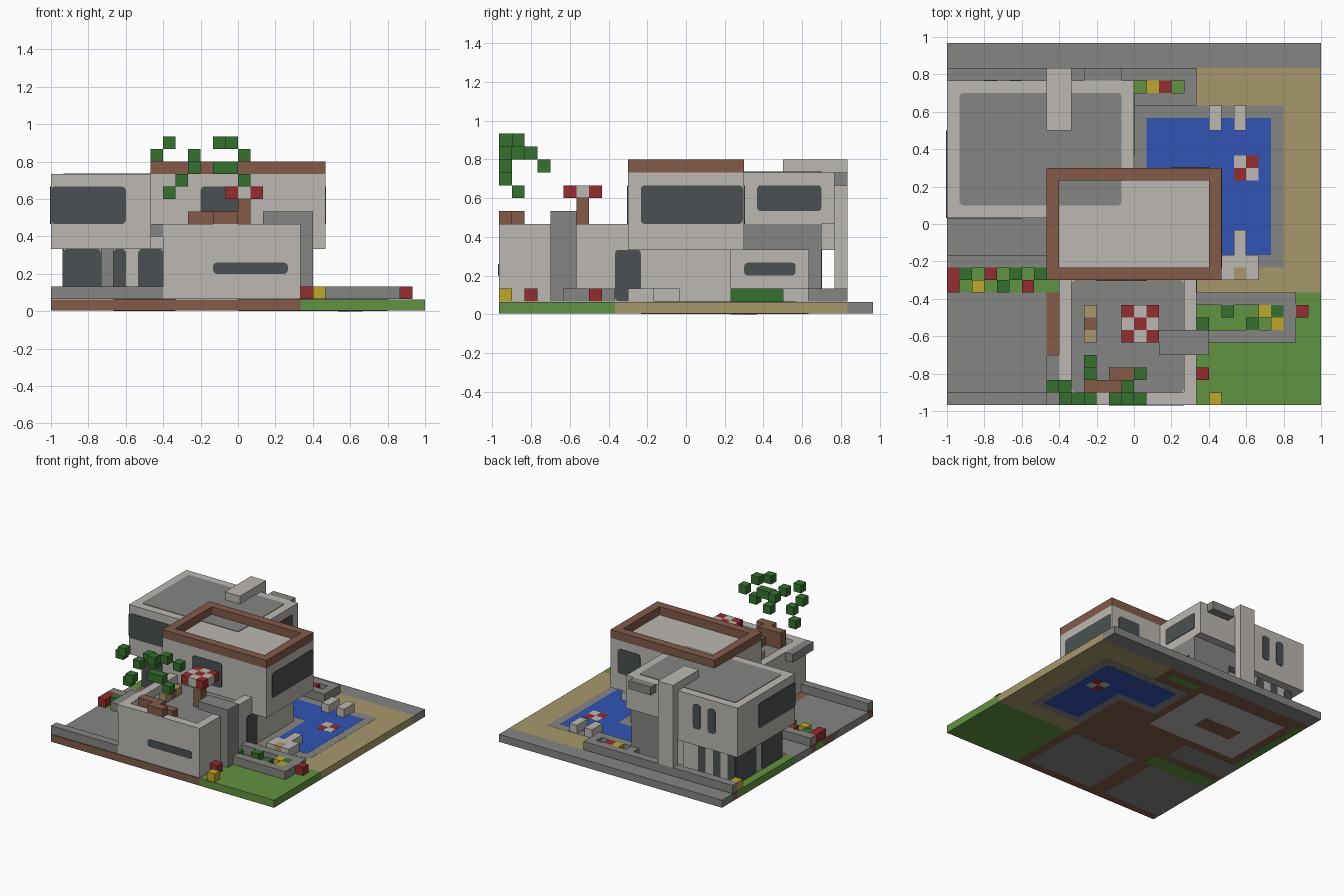
import bpy
import bmesh
from mathutils import Vector

if "Cube" in bpy.data.objects:
    bpy.data.objects.remove(bpy.data.objects["Cube"], do_unlink=True)

UNIT = 2 / 30          # one block
ORIGIN = Vector((-15, -14.5, 0))


def material(name, rgb):
    linear = [((c / 255 + 0.055) / 1.055) ** 2.4 for c in rgb] + [1]
    mat = bpy.data.materials.new(name)
    mat.use_nodes = True
    mat.diffuse_color = linear
    shader = next(n for n in mat.node_tree.nodes if n.type == 'BSDF_PRINCIPLED')
    shader.inputs["Base Color"].default_value = linear
    return mat


plaster = material("plaster", (188, 184, 178))
stone = material("stone", (133, 133, 131))
brown = material("brown", (131, 91, 73))
water = material("water", (50, 84, 180))
grass = material("grass", (97, 146, 65))
leaf = material("leaf", (54, 113, 46))
red = material("red", (146, 45, 46))
yellow = material("yellow", (190, 167, 45))
sand = material("sand", (167, 152, 108))
glass = material("glass", (75, 80, 82))


def add_block(bm, x, y, z):
    """One block in grid units; a range of no thickness becomes a thin rounded plate."""
    spans = [x, y, z]
    flat = next((a for a in range(3) if spans[a][0] == spans[a][1]), None)
    if flat is not None:
        spans[flat] = (spans[flat][0] - .06, spans[flat][0] + .06)
    verts = bmesh.ops.create_cube(bm, size=1)["verts"]
    for v in verts:
        grid = Vector([s[0] if c < 0 else s[1] for c, s in zip(v.co, spans)])
        v.co = (grid + ORIGIN) * UNIT
    if flat is not None:
        edges = {e for v in verts for e in v.link_edges
                 if abs((e.verts[0].co - e.verts[1].co).normalized()[flat]) > .9}
        bmesh.ops.bevel(bm, geom=list(edges), offset=.02, segments=3,
                        profile=.5, affect='EDGES')


def part(name, mat, *blocks):
    bm = bmesh.new()
    for b in blocks:
        add_block(bm, *b)
    mesh = bpy.data.meshes.new(name)
    bm.to_mesh(mesh)
    bm.free()
    mesh.materials.append(mat)
    obj = bpy.data.objects.new(name, mesh)
    bpy.context.collection.objects.link(obj)


def ring(x, y, z):
    """Four walls, one block wide."""
    (a, b), (c, d) = x, y
    return [(x, (c, c + 1), z), (x, (d - 1, d), z),
            ((a, a + 1), (c + 1, d - 1), z), ((b - 1, b), (c + 1, d - 1), z)]


def ground(name, mat, level, *areas):
    """Floor slabs; higher levels lie over lower ones, above and below."""
    gap = .06 - .015 * level
    part(name, mat, *[(x, y, (gap, 1 - gap)) for x, y in areas])


def cubes(name, mat, places):
    part(name, mat, *[((i, i + 1), (j, j + 1), (k, k + 1)) for i, j, k in places])


# Ground
ground("foundation", brown, 0, ((0, 20), (0, 27)))
ground("lawn", grass, 1, ((20, 30), (0, 9)), ((0, 9), (9, 11)),
       ((0, 1), (15, 26)), ((15, 19), (25, 26)))
ground("beach", sand, 1, ((20, 30), (9, 27)))
ground("back_path", stone, 1, ((0, 30), (27, 29)))
ground("driveway", stone, 1, ((0, 8), (1, 9)), ((0, 8), (12, 15)))
ground("front_floor", stone, 1, ((10, 19), (1, 9)))
ground("back_floor", plaster, 1, ((2, 14), (16, 25)))
ground("hearth_floor", brown, 2, ((5, 10), (19, 21)))
ground("pool_deck", stone, 2, ((15, 27), (18, 24)), ((20, 27), (11, 18)))
ground("pool", water, 3, ((16, 26), (19, 23)), ((21, 26), (12, 19)))
ground("float_white", plaster, 4, ((23, 24), (19, 20)), ((24, 25), (18, 19)))
ground("float_red", red, 4, ((24, 25), (19, 20)), ((23, 24), (18, 19)))

# Low walls and planters
low = (1, 2)
part("front_curb", stone, ((0, 9), (0, 1), low))
part("back_curb", stone, ((0, 20), (26, 27), low))
part("patio_curb", stone, ((0, 8), (11, 12), low))
part("right_planter", stone, ((20, 28), (5, 6), low), ((20, 28), (8, 9), low),
     ((27, 28), (6, 8), low))
part("back_planter", stone, *ring((14, 20), (24, 27), low))
part("pool_seats", plaster, ((21, 22), (22, 24), low), ((23, 24), (22, 24), low),
     ((22, 23), (10, 12), low), ((24, 25), (10, 12), low),
     ((23, 24), (11, 14), low))
part("pool_seat_cushion", sand, ((23, 24), (10, 11), low))

# Flowers and shrubs
cubes("red_flowers", red, [(i, j, 1) for i, j in
      ((0, 9), (0, 10), (3, 10), (6, 9), (17, 25), (28, 7), (20, 2))])
cubes("yellow_flowers", yellow, [(i, j, 1) for i, j in
      ((2, 9), (16, 25), (25, 7), (26, 6), (21, 0), (0, 25))])
cubes("shrubs", leaf, [(i, j, 1) for i, j in
      ((1, 10), (4, 9), (5, 10), (7, 10), (20, 6), (22, 7), (24, 6), (26, 7))])
part("hedge", leaf, ((14, 15), (18, 22), low))

# Back wing
part("back_ground_floor", plaster, ((1, 8), (16, 25), (1, 5)),
     ((8, 14), (16, 24), (1, 5)))
part("back_upper_floor", plaster, ((0, 8), (15, 26), (5, 11)),
     ((8, 15), (15, 26), (7, 11)))
part("back_stone_wall", stone, ((8, 15), (16, 25), (5, 7)),
     ((10, 15), (24, 25), (1, 5)))
part("back_roof_panel", stone, ((1, 14), (16, 25), (11, 11)))
part("chimney", plaster, ((8, 10), (26, 27), (1, 11)), ((8, 10), (22, 27), (11, 12)))
part("back_ledge", stone, ((11, 14), (26, 27), (10, 11)))
part("front_pillar", stone, ((4, 5), (15.5, 16), (1, 5)))

# Main upper block with raised roof edge
part("main_upper_floor", plaster, ((8, 22), (10, 19), (5, 11)))
part("main_roof_edge", brown, *ring((8, 22), (10, 19), (11, 12)))
part("main_ground_floor", plaster, ((9, 20), (10, 18), (1, 5)))

# Front wing with terrace
part("front_wing", plaster, ((9, 20), (0, 10), (1, 6)), ((9, 20), (0, 1), (6, 7)),
     ((9, 10), (1, 10), (6, 7)), ((19, 20), (1, 10), (6, 7)))
part("terrace_deck", stone, ((10, 19), (1, 10), (6, 6)))
part("terrace_ledge", stone, ((8, 9), (0, 4), (6, 7)))
part("side_arch", stone, ((17, 21), (4, 6), (7, 8)), ((20, 21), (4, 6), (1, 7)))

# Windows
tall, upper = (1, 5), (7, 10)
part("front_wing_windows", glass, ((13, 19), (0, 0), (3, 3.9)),
     ((20, 20), (9, 11), tall))
part("main_windows", glass, ((12, 16), (10, 10), upper),
     ((22, 22), (11, 18.9), upper), ((18, 21), (19, 19), upper))
part("back_wing_front_windows", glass, ((0, 6), (15, 15), upper),
     ((1, 4), (16, 16), tall), ((5, 6), (16, 16), tall), ((7, 9), (16, 16), tall))
part("back_wing_side_windows", glass, ((0, 0), (15, 22), upper),
     ((1, 1), (16, 20), tall), ((1, 1), (21, 25), tall),
     ((15, 15), (20, 25), (8, 10)), ((14, 14), (19, 23), (3, 4)))
part("back_wing_rear_windows", glass,
     *[((i, i + 1), (26, 26), upper) for i in (3, 5)],
     *[((i, i + 1), (25, 25), tall) for i in (1, 3, 5)])

# Terrace furniture
part("parasol_pole", brown, ((15, 16), (6, 7), (6, 9)))
canopy = [(i, j, 9) for i in (14, 15, 16) for j in (5, 6, 7)]
cubes("parasol_red", red, [c for c in canopy if sum(c) % 2 == 0])
cubes("parasol_white", plaster, [c for c in canopy if sum(c) % 2])
cubes("bench_ends", sand, [(11, 5, 6), (11, 7, 6)])
cubes("bench_middle", brown, [(11, 6, 6)])

# Tree
part("tree_trunk", brown, ((11, 14), (1, 2), (6, 8)), ((13, 15), (0, 1), (7, 8)),
     ((13, 15), (2, 3), (6, 7)))
cubes("tree_leaves", leaf, [
    (9, 0, 13), (13, 0, 13), (14, 1, 13), (8, 1, 12), (11, 2, 12), (11, 0, 12),
    (15, 2, 12), (11, 3, 11), (13, 0, 11), (14, 0, 11), (10, 0, 10),
    (15, 0, 10), (9, 1, 9)])
